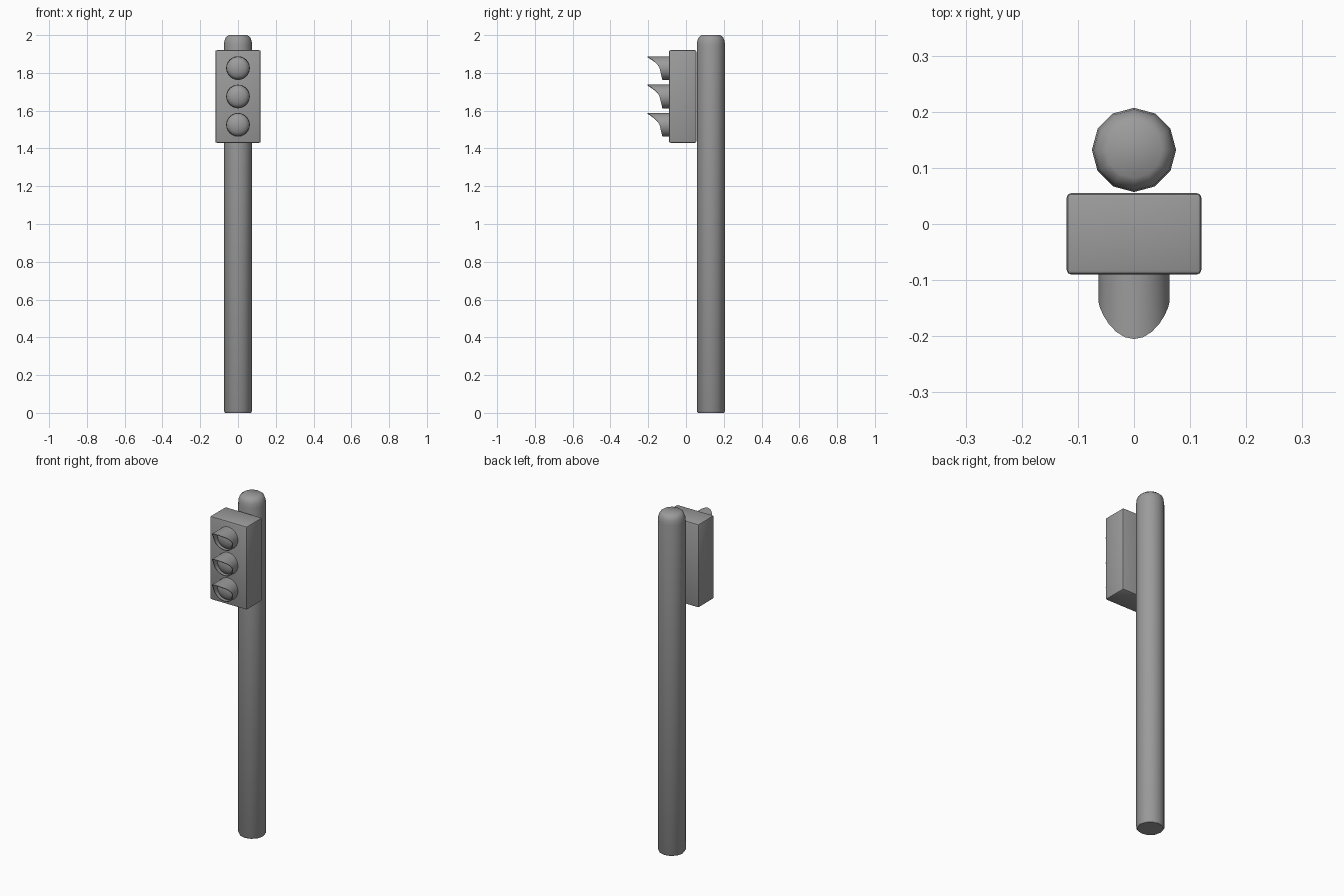
import bpy, bmesh
from math import pi, sin, cos, radians

cube = bpy.data.objects.get("Cube")
if cube:
    bpy.data.objects.remove(cube, do_unlink=True)

grey = bpy.data.materials.new("plain grey")
grey.use_nodes = True
colour = (0.33, 0.33, 0.33, 1)
grey.diffuse_color = colour
grey.node_tree.nodes["Principled BSDF"].inputs["Base Color"].default_value = colour


def finish(name, bm, location, angle=40):
    """Turn a bmesh into a smooth-shaded object."""
    bmesh.ops.recalc_face_normals(bm, faces=bm.faces)
    mesh = bpy.data.meshes.new(name)
    bm.to_mesh(mesh)
    bm.free()
    mesh.materials.append(grey)
    obj = bpy.data.objects.new(name, mesh)
    bpy.context.collection.objects.link(obj)
    obj.location = location
    bpy.ops.object.select_all(action='DESELECT')
    obj.select_set(True)
    bpy.context.view_layer.objects.active = obj
    bpy.ops.object.shade_smooth_by_angle(angle=radians(angle))
    return obj


def bridge(bm, a, b):
    for i in range(len(a)):
        j = (i + 1) % len(a)
        bm.faces.new((a[i], a[j], b[j], b[i]))


def ring(bm, count, point):
    return [bm.verts.new(point(2 * pi * i / count)) for i in range(count)]


# Pole: twelve-sided, rounded at the top
bm = bmesh.new()
profile = [(0.069, 0), (0.075, 0.01), (0.075, 1.945), (0.072, 1.97),
           (0.065, 1.988), (0.05, 2.0)]
rings = [ring(bm, 12, lambda t: (r * sin(t), r * cos(t), z)) for r, z in profile]
for lower, upper in zip(rings, rings[1:]):
    bridge(bm, lower, upper)
bm.faces.new(rings[0])
bm.faces.new(rings[-1])
finish("pole", bm, (0, 0.132, 0))

# Signal box with softened edges
bm = bmesh.new()
bmesh.ops.create_cube(bm, size=1)
bmesh.ops.scale(bm, vec=(0.24, 0.145, 0.49), verts=bm.verts)
bmesh.ops.bevel(bm, geom=bm.edges[:], offset=0.008, segments=2,
                profile=0.5, affect='EDGES')
finish("signal_box", bm, (0, -0.0175, 1.675))


def visor_front(t):
    """Hood length: long peak above, short lip below."""
    c = cos(t)
    return -0.14 - (0.065 * c ** 1.5 if c > 0 else 0.015 * c)


BACK = -0.088
SIDES = 24
for name, z in (("upper", 1.825), ("middle", 1.675), ("lower", 1.525)):
    # Visor: thin tube with a swept front edge
    bm = bmesh.new()
    shells = [ring(bm, SIDES, lambda t: (r * sin(t), y if y else visor_front(t), r * cos(t)))
              for r, y in ((0.063, BACK), (0.063, 0), (0.059, 0), (0.059, BACK))]
    for a, b in zip(shells, shells[1:]):
        bridge(bm, a, b)
    finish(name + "_visor", bm, (0, 0, z))

    # Lens: shallow dome inside the visor
    bm = bmesh.new()
    dome = [ring(bm, SIDES, lambda t: (0.06 * cos(k) * sin(t), -0.1 - 0.03 * sin(k),
                                       0.06 * cos(k) * cos(t)))
            for k in (0, pi / 8, pi / 4, 3 * pi / 8)]
    for a, b in zip(dome, dome[1:]):
        bridge(bm, a, b)
    tip = bm.verts.new((0, -0.13, 0))
    for i in range(SIDES):
        bm.faces.new((dome[-1][i], dome[-1][(i + 1) % SIDES], tip))
    finish(name + "_lens", bm, (0, 0, z))
